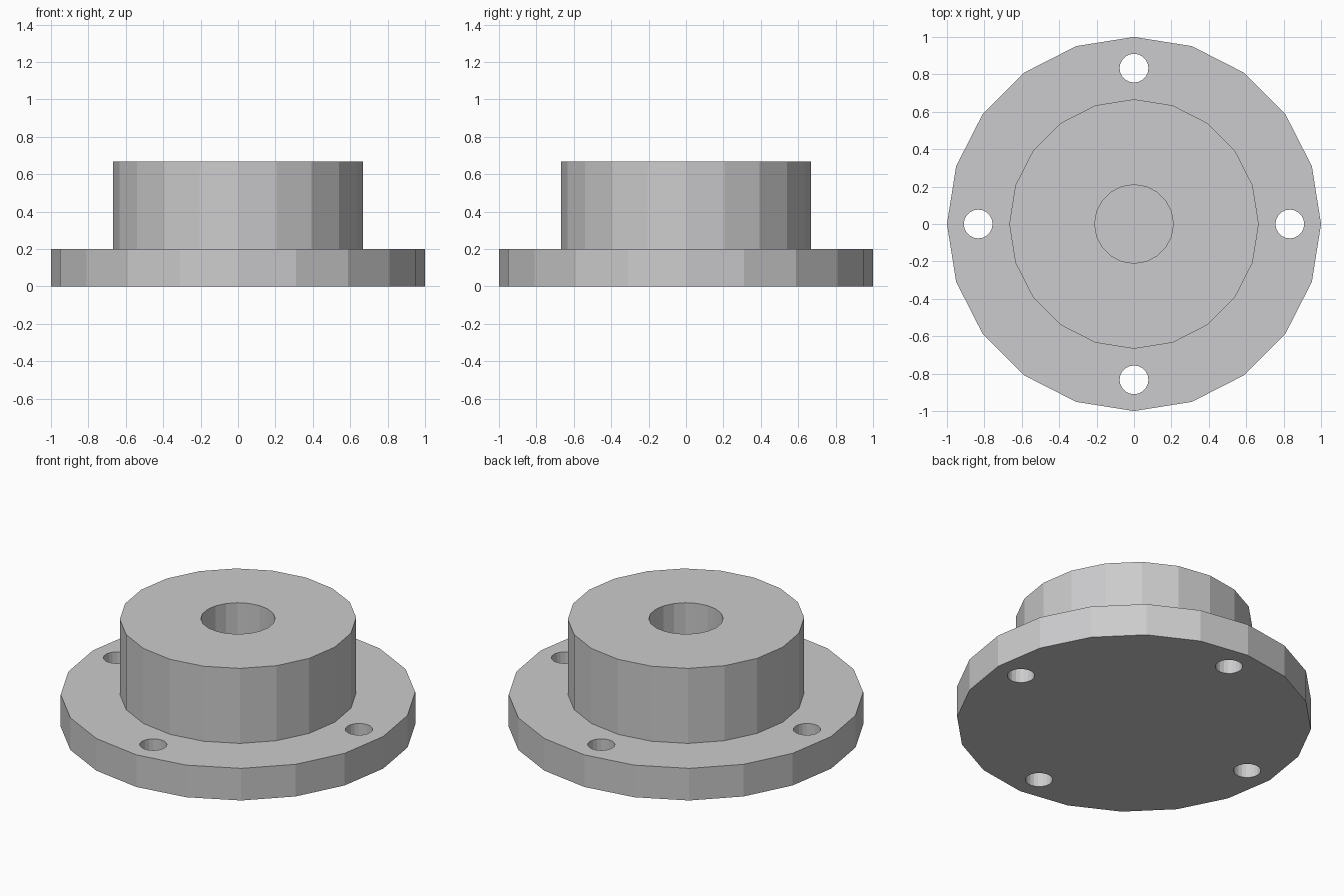
import bpy, bmesh
from math import radians
from mathutils import Matrix, Vector

cube = bpy.data.objects.get("Cube")
if cube:
    bpy.data.objects.remove(cube, do_unlink=True)

SIDES = 20
FLANGE_R, FLANGE_H = 1.0, 0.2
BOSS_R, TOTAL_H = 0.667, 0.667
BORE_R = 0.21
BOLT_R, BOLT_CIRCLE = 0.077, 0.833

steel = bpy.data.materials.new("matte_grey")
steel.use_nodes = True
grey = (0.6, 0.6, 0.61, 1)
steel.diffuse_color = grey
steel.node_tree.nodes["Principled BSDF"].inputs["Base Color"].default_value = grey


def add_object(name, bm):
    mesh = bpy.data.meshes.new(name)
    bmesh.ops.recalc_face_normals(bm, faces=bm.faces)
    bm.to_mesh(mesh)
    bm.free()
    mesh.materials.append(steel)
    obj = bpy.data.objects.new(name, mesh)
    bpy.context.collection.objects.link(obj)
    return obj


def lathe(name, profile):
    """Spin an (r, z) profile, closed on the axis, into a faceted solid."""
    bm = bmesh.new()
    verts = [bm.verts.new((r, 0, z)) for r, z in profile]
    edges = [bm.edges.new(pair) for pair in zip(verts, verts[1:])]
    bmesh.ops.spin(bm, geom=verts + edges, cent=(0, 0, 0), axis=(0, 0, 1),
                   angle=radians(360), steps=SIDES, use_merge=True)
    bmesh.ops.remove_doubles(bm, verts=bm.verts, dist=1e-4)
    # Merge the flat rings and caps into single faces
    bmesh.ops.dissolve_limit(bm, angle_limit=radians(1),
                             verts=bm.verts, edges=bm.edges)
    return add_object(name, bm)


# Flange and boss, with a blind bore down to the flange
body = lathe("flanged_hub", [
    (0, 0), (FLANGE_R, 0), (FLANGE_R, FLANGE_H), (BOSS_R, FLANGE_H),
    (BOSS_R, TOTAL_H), (BORE_R, TOTAL_H), (BORE_R, FLANGE_H), (0, FLANGE_H)])

# Four bolt holes through the flange
bm = bmesh.new()
for i in range(4):
    place = (Matrix.Rotation(radians(90 * i), 4, "Z")
             @ Matrix.Translation(Vector((BOLT_CIRCLE, 0, FLANGE_H / 2))))
    bmesh.ops.create_cone(bm, cap_ends=True, segments=SIDES, radius1=BOLT_R,
                          radius2=BOLT_R, depth=FLANGE_H * 2, matrix=place)
cutter = add_object("bolt_hole_cutter", bm)
cutter.hide_render = True
cutter.hide_set(True)

cut = body.modifiers.new("bolt_holes", "BOOLEAN")
cut.operation = "DIFFERENCE"
cut.solver = "EXACT"
cut.object = cutter

bpy.context.view_layer.objects.active = body
bpy.ops.object.modifier_apply(modifier=cut.name)
bpy.data.objects.remove(cutter, do_unlink=True)
